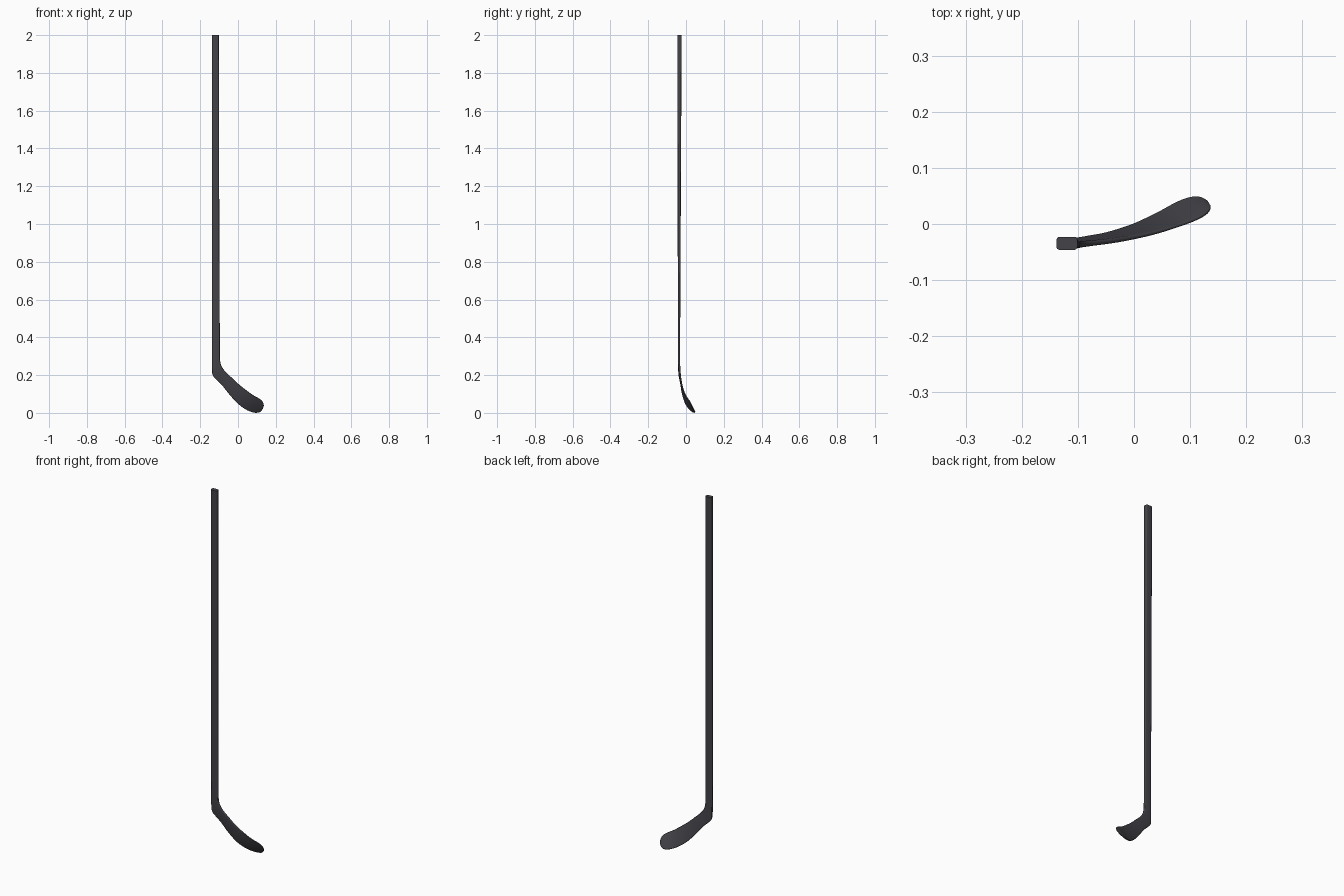
import bpy, bmesh, math
from mathutils import Vector

if "Cube" in bpy.data.objects:
    bpy.data.objects.remove(bpy.data.objects["Cube"])

# Stations down the stick: inner edge (x,y,z), outer edge (x,y,z), thickness
SHAFT = [
    (-.101, -.0345, 2.0, -.138, -.0345, 2.0, .023),
    (-.099, -.036, 1.0, -.138, -.036, 1.0, .016),
]
BLADE = [
    (-.096, -.037, .34, -.138, -.037, .34, .0115),
    (-.095, -.037, .28, -.138, -.036, .235, .0115),
    (-.088, -.036, .25, -.134, -.034, .20, .011),
    (-.070, -.034, .222, -.117, -.031, .179, .010),
    (-.035, -.030, .188, -.085, -.025, .147, .009),
    (.000, -.024, .155, -.050, -.018, .103, .008),
    (.040, -.015, .123, -.004, -.003, .052, .007),
    (.080, -.003, .094, .040, .018, .019, .006),
    (.110, .008, .077, .075, .037, .004, .006),
    (.127, .017, .064, .099, .046, .001, .006),
    (.135, .025, .050, .117, .047, .006, .005),
    (.1365, .031, .037, .130, .041, .019, .004),
]


def spline(rows, steps):
    """Catmull-Rom through rows of numbers."""
    out = []
    for i in range(len(rows) - 1):
        a, b, c, d = (rows[max(0, min(len(rows) - 1, i + k))] for k in (-1, 0, 1, 2))
        for s in range(steps):
            t = s / steps
            out.append([.5 * (2 * q + (r - p) * t + (2 * p - 5 * q + 4 * r - u) * t * t
                              + (3 * q - p - 3 * r + u) * t ** 3)
                        for p, q, r, u in zip(a, b, c, d)])
    return out + [list(rows[-1])]


def section(width, thick, n=4):
    """Rounded rectangle, n segments per corner."""
    r = min(.005, thick * .45, width * .45)
    pts = []
    for k, (sx, sy) in enumerate([(1, 1), (-1, 1), (-1, -1), (1, -1)]):
        for j in range(n + 1):
            a = math.pi / 2 * (k + j / n)
            pts.append((sx * (width / 2 - r) + r * math.cos(a),
                        sy * (thick / 2 - r) + r * math.sin(a)))
    return pts


stations = SHAFT + spline(BLADE, 5)
mids = [(Vector(s[:3]) + Vector(s[3:6])) / 2 for s in stations]

# Loft shaft and blade as one continuous skin
bm = bmesh.new()
rings = []
for i, s in enumerate(stations):
    across = Vector(s[:3]) - Vector(s[3:6])
    along = mids[min(i + 1, len(mids) - 1)] - mids[max(i - 1, 0)]
    u = across.normalized()
    v = across.cross(along).normalized()
    rings.append([bm.verts.new(mids[i] + u * x + v * y)
                  for x, y in section(across.length, s[6])])
for a, b in zip(rings, rings[1:]):
    for j in range(len(a)):
        k = (j + 1) % len(a)
        bm.faces.new((a[j], a[k], b[k], b[j]))
bm.faces.new(rings[0])
bm.faces.new(rings[-1])
bmesh.ops.recalc_face_normals(bm, faces=bm.faces)

mesh = bpy.data.meshes.new("hockey_stick")
bm.to_mesh(mesh)
bm.free()
stick = bpy.data.objects.new("hockey_stick", mesh)
bpy.context.collection.objects.link(stick)

# Dark composite finish
mat = bpy.data.materials.new("dark_composite")
mat.diffuse_color = (.055, .055, .065, 1)
mat.use_nodes = True
mat.node_tree.nodes["Principled BSDF"].inputs["Base Color"].default_value = mat.diffuse_color
mesh.materials.append(mat)

bpy.context.view_layer.objects.active = stick
stick.select_set(True)
bpy.ops.object.shade_smooth_by_angle(angle=math.radians(40))
